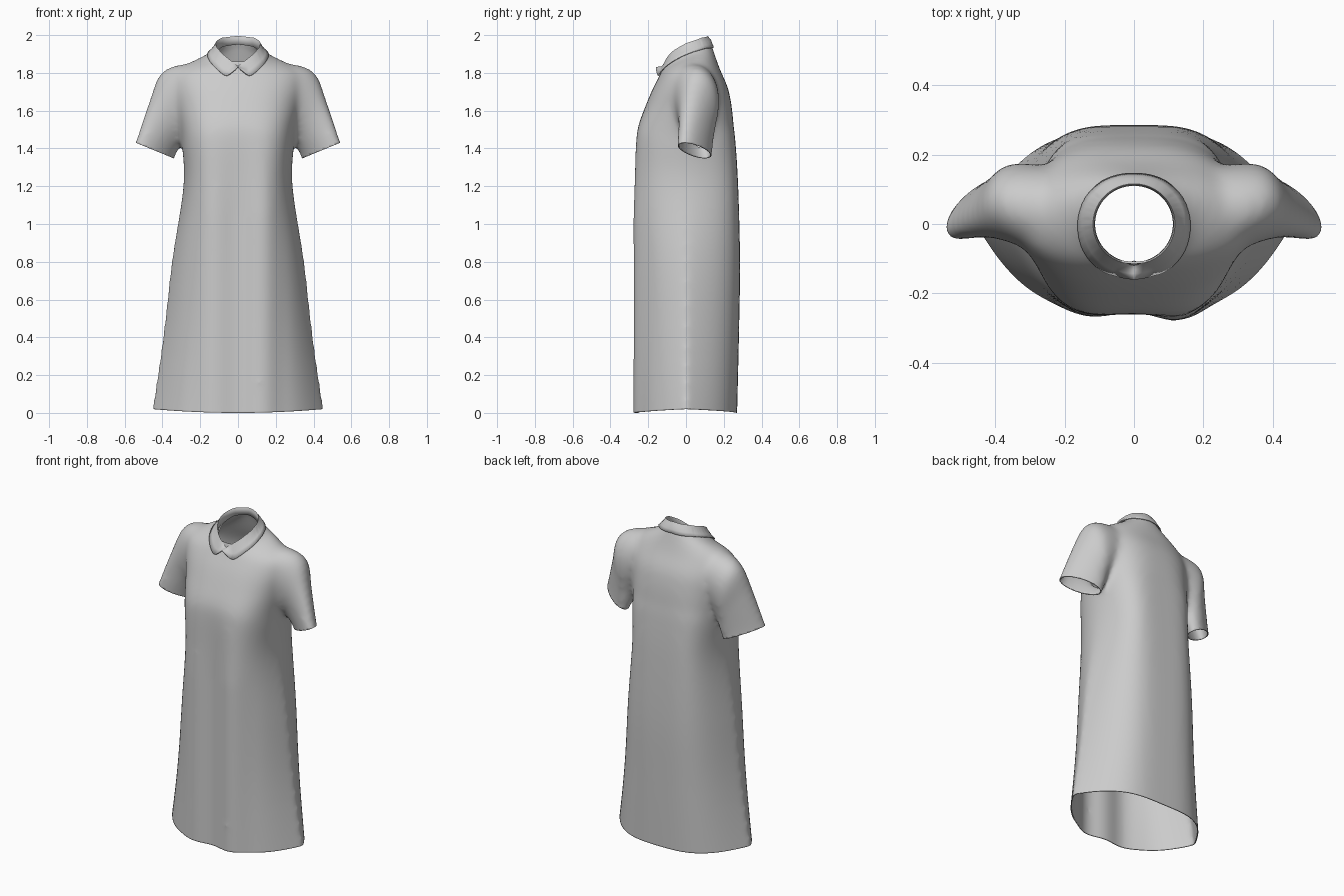
import bpy, bmesh
from math import sin, cos, pi, radians
from mathutils import Vector
from mathutils.bvhtree import BVHTree

if "Cube" in bpy.data.objects:
    bpy.data.objects.remove(bpy.data.objects["Cube"])

fabric = bpy.data.materials.new("light grey fabric")
fabric.use_nodes = True
GREY = (0.6, 0.6, 0.6, 1)
fabric.diffuse_color = GREY
fabric.node_tree.nodes["Principled BSDF"].inputs["Base Color"].default_value = GREY


def spline(rows, steps):
    """Catmull-Rom refinement of a list of equal-length tuples."""
    out = []
    for i in range(len(rows) - 1):
        a, b, c, d = (rows[max(0, min(len(rows) - 1, i + k))] for k in (-1, 0, 1, 2))
        for s in range(steps):
            t = s / steps
            out.append(tuple(
                q + 0.5 * t * (r - p + t * (2 * p - 5 * q + 4 * r - u + t * (3 * (q - r) + u - p)))
                for p, q, r, u in zip(a, b, c, d)))
    return out + [rows[-1]]


def lookup(table, x):
    """Linear interpolation in a table of (x, value)."""
    for (x0, v0), (x1, v1) in zip(table, table[1:]):
        if x <= x1:
            return v0 + (v1 - v0) * (x - x0) / (x1 - x0)
    return table[-1][1]


def loft(bm, rings, closed_ends=True):
    loops = [[bm.verts.new(p) for p in ring] for ring in rings]
    n = len(loops[0])
    for lo, hi in zip(loops, loops[1:]):
        for i in range(n):
            j = (i + 1) % n
            bm.faces.new((lo[i], lo[j], hi[j], hi[i]))
    if closed_ends:
        bm.faces.new(loops[0][::-1])
        bm.faces.new(loops[-1])


def new_object(name, bm):
    mesh = bpy.data.meshes.new(name)
    bmesh.ops.recalc_face_normals(bm, faces=bm.faces[:])
    bm.to_mesh(mesh)
    bm.free()
    obj = bpy.data.objects.new(name, mesh)
    bpy.context.collection.objects.link(obj)
    return obj


def finish(obj, thickness, angle):
    obj.data.materials.clear()
    obj.data.materials.append(fabric)
    solid = obj.modifiers.new("cloth thickness", "SOLIDIFY")
    solid.thickness = thickness
    solid.offset = -1
    bpy.ops.object.select_all(action="DESELECT")
    obj.select_set(True)
    bpy.context.view_layer.objects.active = obj
    bpy.ops.object.shade_smooth_by_angle(angle=radians(angle))


# Body: height, half width, front depth, back depth, section power, section root, tilt
BODY = [
    (-0.1, 0.472, 0.262, 0.268, 3.4, 1.08, 0),
    (0.4, 0.4, 0.262, 0.28, 3.6, 0.98, 0),
    (0.8, 0.352, 0.262, 0.286, 3.9, 0.85, 0),
    (1.2, 0.289, 0.262, 0.276, 4.5, 0.6, 0),
    (1.43, 0.298, 0.262, 0.262, 4.2, 0.58, 0),
    (1.52, 0.31, 0.252, 0.252, 3.6, 0.6, 0),
    (1.62, 0.33, 0.216, 0.242, 3.1, 0.62, 0),
    (1.72, 0.35, 0.174, 0.222, 2.8, 0.65, 0),
    (1.8, 0.335, 0.14, 0.18, 2.5, 0.62, 0.1),
    (1.85, 0.255, 0.124, 0.155, 2.2, 0.55, 0.25),
    (1.885, 0.165, 0.119, 0.139, 2.0, 0.5, 0.4),
    (1.93, 0.125, 0.112, 0.122, 2.0, 0.5, 0.4),
    (2.0, 0.12, 0.11, 0.12, 2.0, 0.5, 0.4),
    (2.1, 0.12, 0.11, 0.12, 2.0, 0.5, 0.4),
]


def body_ring(z, width, front, back, power, root, tilt, n=96):
    ring = []
    fold = max(0, min(1, (1.55 - z) / 0.5))
    for i in range(n):
        t = 2 * pi * i / n
        u = cos(t)
        x = width * u
        depth = max(0, 1 - abs(u) ** power) ** root
        if sin(t) < 0:
            # two soft folds hang down the front
            ripple = sin(pi * x / 0.26) ** 2 if abs(x) < 0.26 else 0
            y = -depth * (front - 0.008 * fold + (0.03 if x > 0 else 0.018) * fold * ripple)
        else:
            y = depth * back
        ring.append((x, y, z + tilt * y))
    return ring


# Sleeve: outer x, z, inner x, z, centre y, half depth, skew of outer edge
SLEEVE = [
    (0.2, 1.85, 0.13, 1.6, 0.03, 0.12, 0),
    (0.32, 1.842, 0.22, 1.53, 0.045, 0.125, 0),
    (0.413, 1.792, 0.285, 1.46, 0.06, 0.115, 0),
    (0.47, 1.65, 0.308, 1.41, 0.056, 0.092, -0.03),
    (0.546, 1.43, 0.335, 1.345, 0.046, 0.07, -0.06),
    (0.58, 1.34, 0.36, 1.255, 0.045, 0.068, -0.065),
]


def sleeve_ring(side, ox, oz, ix, iz, cy, depth, skew, n=48):
    ring = []
    for i in range(n):
        c, s = cos(2 * pi * i / n), sin(2 * pi * i / n)
        k = (1 + c) / 2
        ring.append((side * (ix + (ox - ix) * k), cy + depth * s + skew * c, iz + (oz - iz) * k))
    return ring


bm = bmesh.new()
loft(bm, [body_ring(*r) for r in spline(BODY, 5)])
for side in (1, -1):
    loft(bm, [sleeve_ring(side, *r) for r in spline(SLEEVE, 6)])
dress = new_object("dress", bm)

# Fuse body and sleeves into one soft surface
remesh = dress.modifiers.new("fuse", "REMESH")
remesh.mode = "VOXEL"
remesh.voxel_size = 0.014
soften = dress.modifiers.new("soften", "SMOOTH")
soften.factor = 0.5
soften.iterations = 24
graph = bpy.context.evaluated_depsgraph_get()
fused = bpy.data.meshes.new_from_object(dress.evaluated_get(graph))
dress.modifiers.clear()
dress.data = fused


# Open the neck, cuffs and hem
def trim(bm, point, normal, region):
    faces = [f for f in bm.faces if region(f.calc_center_median())]
    geom = set(faces)
    for f in faces:
        geom.update(f.verts)
        geom.update(f.edges)
    point, normal = Vector(point), Vector(normal)
    bmesh.ops.bisect_plane(bm, geom=list(geom), plane_co=point, plane_no=normal, dist=1e-5)
    gone = [f for f in bm.faces if region(f.calc_center_median())
            and (f.calc_center_median() - point).dot(normal) > 0]
    bmesh.ops.delete(bm, geom=gone, context="FACES")


bm = bmesh.new()
bm.from_mesh(dress.data)
trim(bm, (0, 0, 0), (0, 0, -1), lambda c: c.z < 0.2)
trim(bm, (0, 0, 1.906), (0, -0.4, 1), lambda c: c.z > 1.7 and abs(c.x) < 0.2)
for side in (1, -1):
    trim(bm, (side * 0.54, 0, 1.43), (side * 0.38, 0, -0.92),
         lambda c: c.z > 1.15 and c.x * side > 0.315)
# Lift the hem slightly towards the sides
for v in bm.verts:
    if v.co.z < 0.3:
        v.co.z += 0.1 * v.co.x ** 2 * (1 - v.co.z / 0.3)
bm.normal_update()
surface = BVHTree.FromBMesh(bm)
bm.to_mesh(dress.data)
bm.free()
finish(dress, 0.006, 50)

# Collar: heights of the fold line and the outer edge by angle from the back
FOLD = [(0, 1.996), (45, 1.986), (90, 1.957), (125, 1.918), (150, 1.882), (180, 1.838)]
EDGE = [(0, 1.94), (45, 1.927), (90, 1.887), (130, 1.828), (146, 1.8), (152, 1.791),
        (158, 1.79), (164, 1.8), (180, 1.836)]
# Collar section: radius, shift in y, blend from fold line to outer edge, drop
SECTION = [
    (0.110, 0, 0.8, 0.0),
    (0.112, 0, 0, 0.01),
    (0.116, 0, 0, 0),
    (0.122, 0, 0.1, 0.004),
    (0.130, -0.002, 0.35, 0.004),
    (0.139, -0.004, 0.65, 0.004),
    (0.152, -0.008, 1, 0.004),
]


def collar_ring(radius, shift, blend, drop, outer, n=160):
    ring = []
    for i in range(n):
        t = 2 * pi * i / n
        deg = min(360 * i / n, 360 - 360 * i / n)
        top, edge = lookup(FOLD, deg), lookup(EDGE, deg)
        z = top + (edge - top) * blend - drop
        p = Vector((radius * 1.02 * sin(t), radius * cos(t) + shift, z))
        if outer:
            # rest the outer layer on the shoulders
            near, normal, _, _ = surface.find_nearest(p)
            gap = (p - near).dot(normal)
            if gap < 0.009:
                p += normal * (0.009 - gap)
        ring.append(p)
    return ring


bm = bmesh.new()
loft(bm, [collar_ring(*row, outer=row[2] > 0.2 and i > 2) for i, row in enumerate(SECTION)], False)
collar = new_object("collar", bm)
finish(collar, 0.005, 60)
